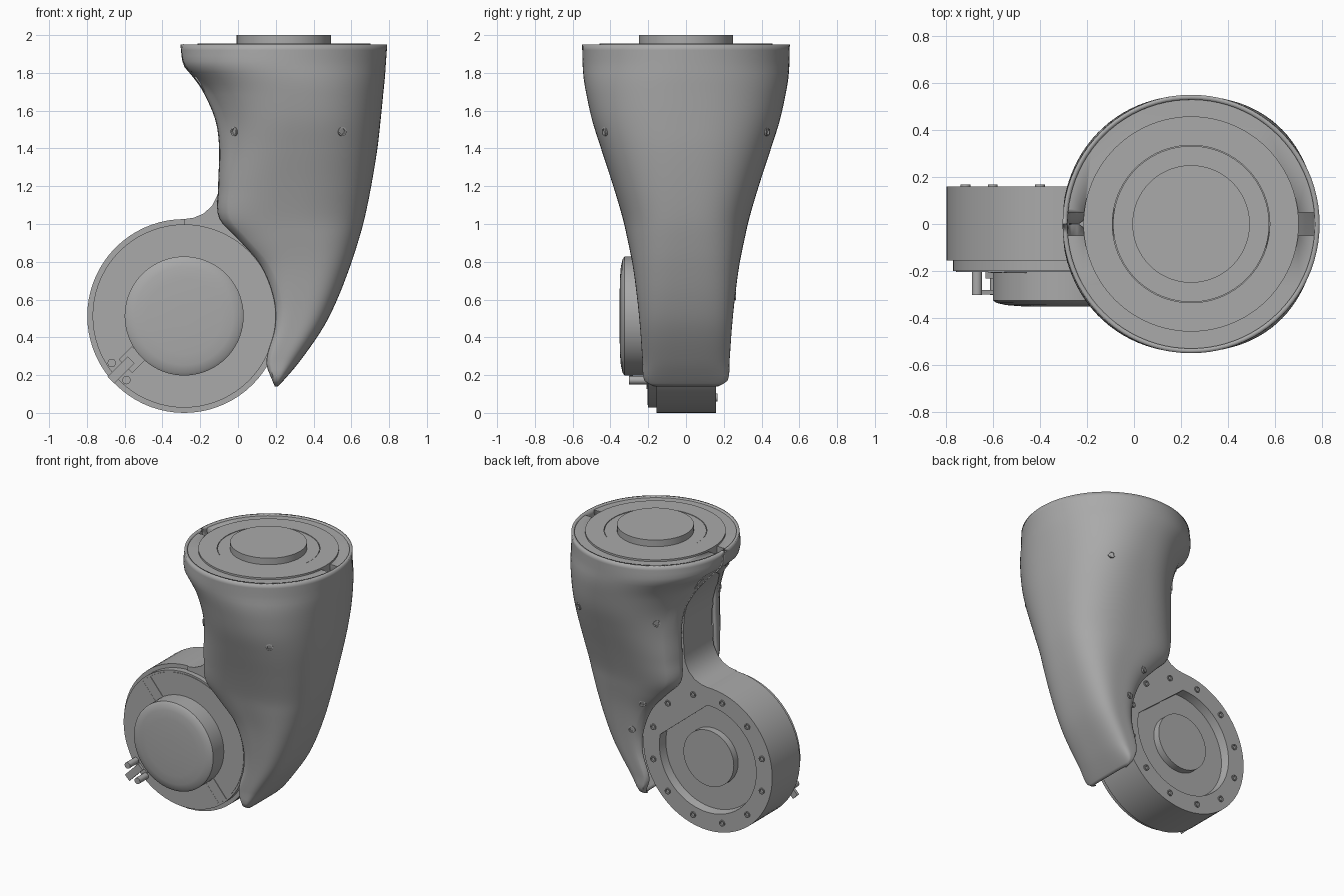
import bpy, bmesh, math
from mathutils import Vector, Matrix

cube = bpy.data.objects.get("Cube")
if cube:
    bpy.data.objects.remove(cube)

grey = bpy.data.materials.new("plain_grey")
grey.use_nodes = True
COLOUR = (0.4, 0.4, 0.4, 1)
grey.diffuse_color = COLOUR
grey.node_tree.nodes["Principled BSDF"].inputs["Base Color"].default_value = COLOUR


def finish(name, bm, smooth=30, recalc=True):
    if recalc:
        bmesh.ops.recalc_face_normals(bm, faces=bm.faces)
    me = bpy.data.meshes.new(name)
    bm.to_mesh(me)
    bm.free()
    ob = bpy.data.objects.new(name, me)
    bpy.context.collection.objects.link(ob)
    me.materials.append(grey)
    bpy.ops.object.select_all(action='DESELECT')
    ob.select_set(True)
    bpy.context.view_layer.objects.active = ob
    bpy.ops.object.shade_smooth_by_angle(angle=math.radians(smooth))
    return ob


def lathe(name, origin, axis, profile, sides=64):
    """Revolve (radius, height) points about an axis through origin."""
    bm = bmesh.new()
    rot = Vector((0, 0, 1)).rotation_difference(Vector(axis)).to_matrix().to_4x4()
    place = Matrix.Translation(origin) @ rot
    rings = []
    for r, h in profile:
        rings.append([bm.verts.new(place @ Vector((r * math.cos(a), r * math.sin(a), h)))
                      for a in (math.tau * k / sides for k in range(sides))])
    for lo, hi in zip(rings, rings[1:]):
        for k in range(sides):
            bm.faces.new((lo[k], lo[(k + 1) % sides], hi[(k + 1) % sides], hi[k]))
    bm.faces.new(rings[0])
    bm.faces.new(rings[-1])
    return finish(name, bm)


def box(name, centre, size, turn=0):
    """Box turned about the y axis."""
    bm = bmesh.new()
    bmesh.ops.create_cube(bm, size=1, matrix=Matrix.Translation(centre)
                          @ Matrix.Rotation(turn, 4, 'Y') @ Matrix.Diagonal((*size, 1)))
    return finish(name, bm)


def cut(target, cutter):
    mod = target.modifiers.new("cut", 'BOOLEAN')
    mod.operation = 'DIFFERENCE'
    mod.object = cutter
    cutter.hide_render = True
    cutter.hide_set(True)


# Shell stations: height, left edge, right edge, half width, lip depth, lip half gap
STATIONS = [
    (.14, .195, .21, .17, .004, .15), (.17, .182, .24, .22, .01, .19),
    (.27, .15, .325, .23, .02, .2), (.45, .195, .45, .243, .03, .21),
    (.6, .19, .525, .258, .035, .21), (.78, .12, .595, .282, .04, .21),
    (.92, 0, .64, .31, .04, .21), (1.03, -.1, .67, .335, .045, .2),
    (1.2, -.105, .705, .385, .045, .19), (1.4, -.1, .738, .45, .045, .19),
    (1.55, -.12, .755, .497, .045, .18), (1.7, -.185, .77, .53, .04, .12),
    (1.78, -.24, .778, .543, .025, .005), (1.84, -.288, .782, .547, .008, .003),
    (1.95, -.305, .79, .55, .001, .002)]


def station(z):
    """Smooth interpolation between the shell stations."""
    S = STATIONS
    i = next((k for k in range(len(S) - 2) if z <= S[k + 1][0]), len(S) - 2)
    p, q = S[i], S[i + 1]
    o, s = S[max(i - 1, 0)], S[min(i + 2, len(S) - 1)]
    h = q[0] - p[0]
    u = (z - p[0]) / h
    out = []
    for k in range(1, 6):
        m0 = (q[k] - o[k]) / (q[0] - o[0]) * h
        m1 = (s[k] - p[k]) / (s[0] - p[0]) * h
        a, b = p[k], q[k]
        out.append(a + u * m0 + u * u * (3 * (b - a) - 2 * m0 - m1)
                   + u ** 3 * (2 * (a - b) + m0 + m1))
    return out


def section(z, count=44):
    """Open rounded section running from the front lip around to the back lip."""
    xl, xr, w, d, gap = station(z)
    t = max(0, min(1, (z - .14) / 1.81))
    n = 2 + 1.6 * (1 - t)
    f = .2 + .3 * math.sqrt(t)
    edge = xl + d
    c = edge + f * (xr - edge)
    a = xr - c
    end = math.acos(max(-1, -((c - edge) / a) ** (n / 2)))
    half = []
    for k in range(count + 1):
        th = end * k / count
        co, si = math.cos(th), math.sin(th)
        half.append((c + a * math.copysign(abs(co) ** (2 / n), co), w * abs(si) ** (2 / n)))
    x0, y0 = half[-1]
    gap = min(gap, y0)
    for u in (.35, .7, 1):
        half.append((x0 + (xl - x0) * math.sin(u * math.pi / 2), y0 + (gap - y0) * u))
    return [(x, -y) for x, y in reversed(half[1:])] + half


# Outer shell
bm = bmesh.new()
heights = [.14, .155] + [.17 + 1.78 * k / 60 for k in range(61)]
rows = [[bm.verts.new((x, y, z)) for x, y in section(z)] for z in heights]
for lo, hi in zip(rows, rows[1:]):
    for k in range(len(lo) - 1):
        bm.faces.new((lo[k], lo[k + 1], hi[k + 1], hi[k]))
shell = finish("outer_shell", bm, 40, recalc=False)
solid = shell.modifiers.new("wall", 'SOLIDIFY')
solid.thickness = .02

# Top mount: rim plate with side notches, split ring and hub
TOP = (.243, 0, 0)
rim = lathe("top_rim_plate", TOP, (0, 0, 1), [(.5, 1.84), (.535, 1.942)], 96)
for side in (-1, 1):
    cut(rim, box("notch_cutter", (.243 + side * .5, 0, 1.9), (.09, .1, .3)))
ring = lathe("split_ring", TOP, (0, 0, 1),
             [(.335, 1.9), (.458, 1.9), (.458, 1.955), (.335, 1.955), (.335, 1.9)], 96)
cut(ring, box("split_cutter", (.243, 0, 1.95), (.008, 1.2, .3)))
lathe("inner_ring", TOP, (0, 0, 1), [(.332, 1.9), (.332, 1.953)], 96)
lathe("top_hub", TOP, (0, 0, 1), [(.25, 1.9), (.25, 2)], 96)

# Joint housing with a recessed back
JX, JZ = -.285, .513
JOINT = (JX, 0, JZ)
lathe("joint_housing", JOINT, (0, 1, 0),
      [(.485, -.2), (.485, -.155), (.513, -.155), (.513, .16), (.385, .16),
       (.375, .1), (.2, .1), (.2, .15)], 72)
lathe("front_face_ring", JOINT, (0, -1, 0), [(.472, .19), (.472, .204)], 72)
lathe("front_cap", JOINT, (0, -1, 0),
      [(.315, .19), (.315, .325), (.3, .336), (.26, .345), (.2, .35), (.05, .352)], 72)

# Neck rising from the housing into the shell
neck = [(JX, .9), (JX, 1.026), (-.235, 1.033), (-.18, 1.056), (-.135, 1.1), (-.105, 1.16)]
neck += [(station(z)[0] + .008, z) for z in (1.22, 1.32, 1.42, 1.5, 1.58, 1.66, 1.73, 1.78)]
neck += [(.3, 1.78), (.55, 1.5), (.5, .9), (.2, .5)]
bm = bmesh.new()
face = bm.faces.new([bm.verts.new((x, -.165, z)) for x, z in neck])
ext = bmesh.ops.extrude_face_region(bm, geom=[face])
bmesh.ops.translate(bm, vec=(0, .325, 0),
                    verts=[v for v in ext["geom"] if isinstance(v, bmesh.types.BMVert)])
finish("neck_link", bm)


def polar(r, deg, y):
    a = math.radians(deg)
    return (JX + r * math.cos(a), y, JZ + r * math.sin(a))


# Radial strips on the front face
for deg in (130, -50):
    for off in (-6, 6):
        box("radial_strip", polar(.395, deg + off * .9, -.204), (.15, .008, .012),
            -math.radians(deg))
    box("radial_plate", polar(.395, deg, -.203), (.15, .008, .075), -math.radians(deg))

# Cable bracket at the lower left
slant = math.radians(45)
for deg in (213, 228):
    lathe("bracket_post", polar(.457, deg, 0), (0, -1, 0), [(.022, .19), (.022, .302)], 20)
box("bracket_bar", polar(.44, 220.5, -.29), (.05, .02, .15), slant)
box("bracket_socket", polar(.36, 220, -.215), (.1, .035, .1), slant)


def screw(name, place, axis, r=.024):
    lathe(name, place, axis, [(r, -.03), (r, .006), (r * .65, .006), (r * .55, -.004)], 20)


# Back ring screws
for k in range(12):
    screw("back_screw", polar(.447, 15 + 30 * k, .162), (0, 1, 0), .021)

# Shell screws, front and back
for x, z, sides in ((-.02, 1.49, (-1, 1)), (.55, 1.49, (-1, 1)),
                    (.15, .84, (1,)), (.25, .62, (1,))):
    pts = [p for p in section(z, 200) if p[1] > 0]
    i = min(range(2, len(pts) - 2), key=lambda k: abs(pts[k][0] - x))
    dx, dy = pts[i + 2][0] - pts[i - 2][0], pts[i + 2][1] - pts[i - 2][1]
    for side in sides:
        screw("shell_screw", (pts[i][0], side * pts[i][1], z), (dy, -side * dx, 0))
